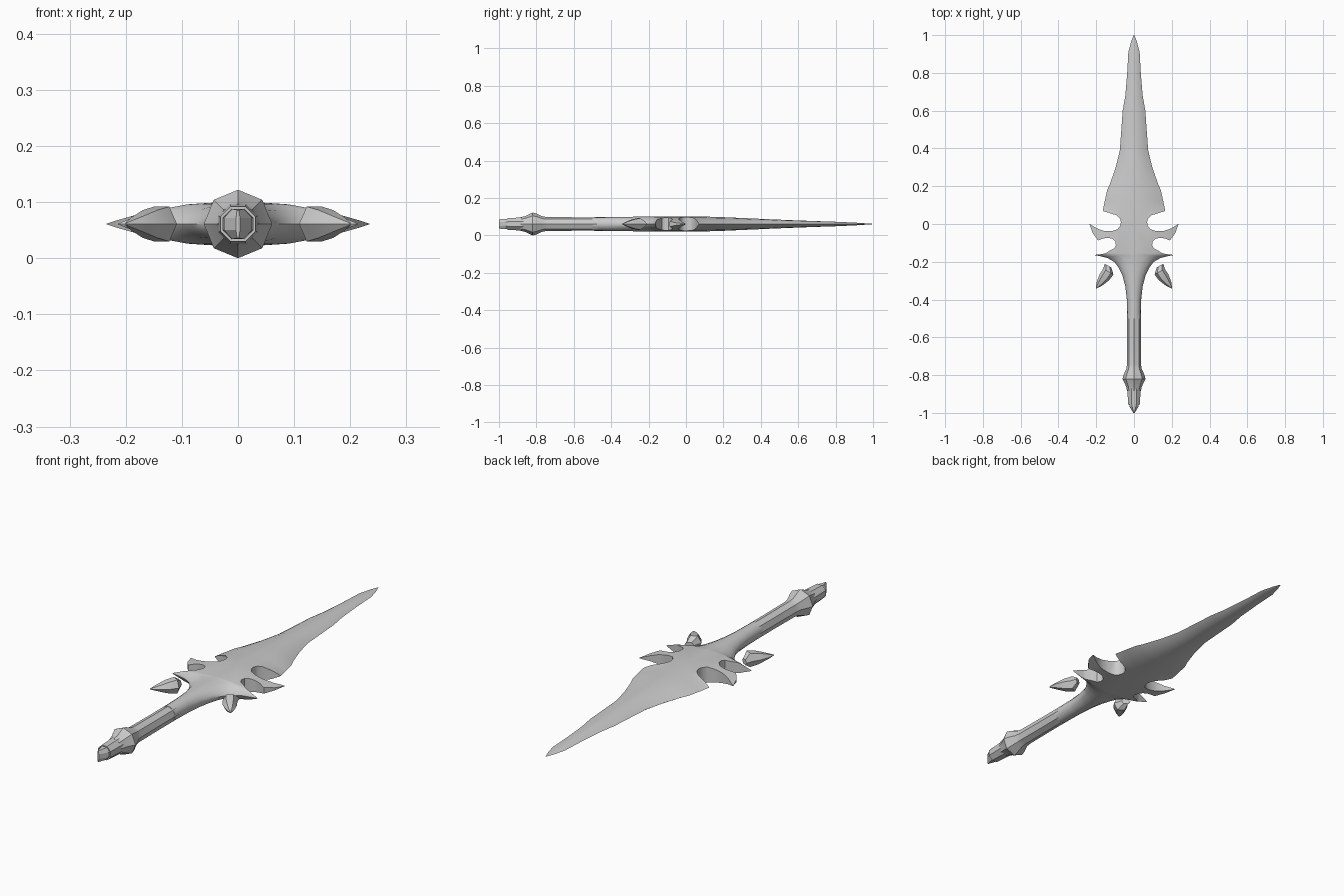
import bpy, bmesh, math
from mathutils import Vector

if "Cube" in bpy.data.objects:
    bpy.data.objects.remove(bpy.data.objects["Cube"])

ZC = 0.061  # height of the sword's mid-plane


def finish(name, bm, smooth=True):
    bmesh.ops.recalc_face_normals(bm, faces=bm.faces)
    me = bpy.data.meshes.new(name)
    bm.to_mesh(me)
    bm.free()
    ob = bpy.data.objects.new(name, me)
    bpy.context.collection.objects.link(ob)
    if smooth:
        select(ob)
        bpy.ops.object.shade_smooth_by_angle(angle=math.radians(35))
    return ob


def select(ob):
    bpy.ops.object.select_all(action='DESELECT')
    ob.select_set(True)
    bpy.context.view_layer.objects.active = ob


def loft(bm, rings):
    """Skin a list of equal-length point rings and cap both ends."""
    vs = [[bm.verts.new(p) for p in r] for r in rings]
    n = len(vs[0])
    for a, b in zip(vs, vs[1:]):
        for i in range(n):
            j = (i + 1) % n
            bm.faces.new((a[i], a[j], b[j], b[i]))
    bm.faces.new(vs[0])
    bm.faces.new(vs[-1])


def section(y, w, t, p=1.0, n=16, turn=0.0):
    """Closed section: p=1 is an ellipse, p=2 a sharp-edged lens."""
    pts = []
    for k in range(n):
        a = 2 * math.pi * k / n + turn
        s = math.sin(a)
        pts.append((w * math.cos(a), y, ZC + t * math.copysign(abs(s) ** p, s)))
    return pts


# Blade and guard: lens sections (y, half width, half thickness, exponent)
stations = [
    (-0.50, 0.035, 0.036, 1.0), (-0.40, 0.038, 0.037, 1.0),
    (-0.33, 0.046, 0.038, 1.1), (-0.27, 0.062, 0.039, 1.2),
    (-0.23, 0.082, 0.040, 1.4), (-0.20, 0.105, 0.040, 1.6),
    (-0.18, 0.140, 0.041, 1.8), (-0.17, 0.180, 0.041, 2.0),
    (-0.164, 0.215, 0.041, 2.0), (-0.155, 0.236, 0.041, 2.0),
    (0.0, 0.236, 0.041, 2.0), (0.07, 0.165, 0.040, 2.0),
    (0.12, 0.155, 0.039, 2.0), (0.18, 0.142, 0.037, 2.0),
    (0.21, 0.128, 0.036, 2.0), (0.30, 0.097, 0.032, 2.0),
    (0.39, 0.075, 0.028, 2.0), (0.50, 0.067, 0.023, 2.0),
    (0.60, 0.060, 0.019, 2.0), (0.68, 0.046, 0.016, 2.0),
    (0.80, 0.036, 0.012, 2.0), (0.91, 0.030, 0.007, 2.0),
    (0.97, 0.014, 0.003, 2.0), (1.00, 0.002, 0.001, 2.0)]
bm = bmesh.new()
loft(bm, [section(*s) for s in stations])
blade = finish("blade_and_guard", bm, smooth=False)

# Cutters for the round notches that leave the curved horns
upper_notch = [(0.30, 0.069), (0.165, 0.069), (0.125, 0.056), (0.092, 0.046),
               (0.075, 0.030), (0.069, 0.010), (0.074, -0.012), (0.088, -0.028),
               (0.115, -0.037), (0.155, -0.038), (0.195, -0.024), (0.235, 0.0),
               (0.30, 0.0)]
lower_notch = [(0.30, -0.003), (0.235, -0.003), (0.218, -0.050), (0.190, -0.087),
               (0.165, -0.077), (0.140, -0.073), (0.115, -0.078), (0.099, -0.094),
               (0.096, -0.112), (0.104, -0.129), (0.125, -0.139), (0.150, -0.155),
               (0.175, -0.160), (0.212, -0.164), (0.30, -0.164)]
bm = bmesh.new()
for outline in (upper_notch, lower_notch):
    for side in (1, -1):
        loft(bm, [[(side * x, y, z) for x, y in outline] for z in (-0.1, 0.22)])
cutter = finish("notch_cutter", bm, smooth=False)
cutter.hide_render = True
mod = blade.modifiers.new("notches", 'BOOLEAN')
mod.operation = 'DIFFERENCE'
mod.solver = 'EXACT'
mod.object = cutter
select(blade)
bpy.ops.object.modifier_apply(modifier=mod.name)
bpy.data.objects.remove(cutter)
select(blade)
bpy.ops.object.shade_smooth_by_angle(angle=math.radians(35))

# Eight-sided grip with the pommel swelling
grip = [(-0.885, 0.036), (-0.86, 0.042), (-0.82, 0.061), (-0.80, 0.056),
        (-0.765, 0.040), (-0.74, 0.037), (-0.60, 0.036), (-0.46, 0.036)]
bm = bmesh.new()
loft(bm, [section(y, r, r, n=8) for y, r in grip])
finish("grip_and_pommel", bm)

# Pommel sleeve with a recessed mouth
turn = math.pi / 8
sleeve = [(-0.87, 0.038), (-0.955, 0.034), (-0.955, 0.029), (-0.92, 0.028)]
bm = bmesh.new()
loft(bm, [section(y, r, r, n=8, turn=turn) for y, r in sleeve])
finish("pommel_sleeve", bm)

# Wedge-shaped end set in the sleeve, ridge standing upright
bm = bmesh.new()
loft(bm, [section(-0.91, 0.029, 0.029, n=8, turn=turn),
          section(-0.965, 0.027, 0.029, n=8, turn=turn),
          section(-1.0, 0.004, 0.027, n=8, turn=turn)])
finish("pommel_wedge", bm, smooth=False)

# Detached crystal spikes: (centre x, y, half width, half thickness)
crystal = [(0.138, -0.220, 0.020, 0.012), (0.136, -0.252, 0.031, 0.031),
           (0.156, -0.282, 0.030, 0.025), (0.182, -0.316, 0.018, 0.012),
           (0.200, -0.341, 0.002, 0.002)]
axis = Vector((0.48, -0.88, 0)).normalized()
across = Vector((-axis.y, axis.x, 0))
for side, label in ((1, "right"), (-1, "left")):
    bm = bmesh.new()
    rings = []
    for x, y, w, t in crystal:
        ring = []
        for k in range(6):
            a = math.pi * k / 3
            p = Vector((x, y, ZC + t * math.sin(a) / 0.866)) + across * w * math.cos(a)
            ring.append((side * p.x, p.y, p.z))
        rings.append(ring)
    loft(bm, rings)
    finish("crystal_spike_" + label, bm)
